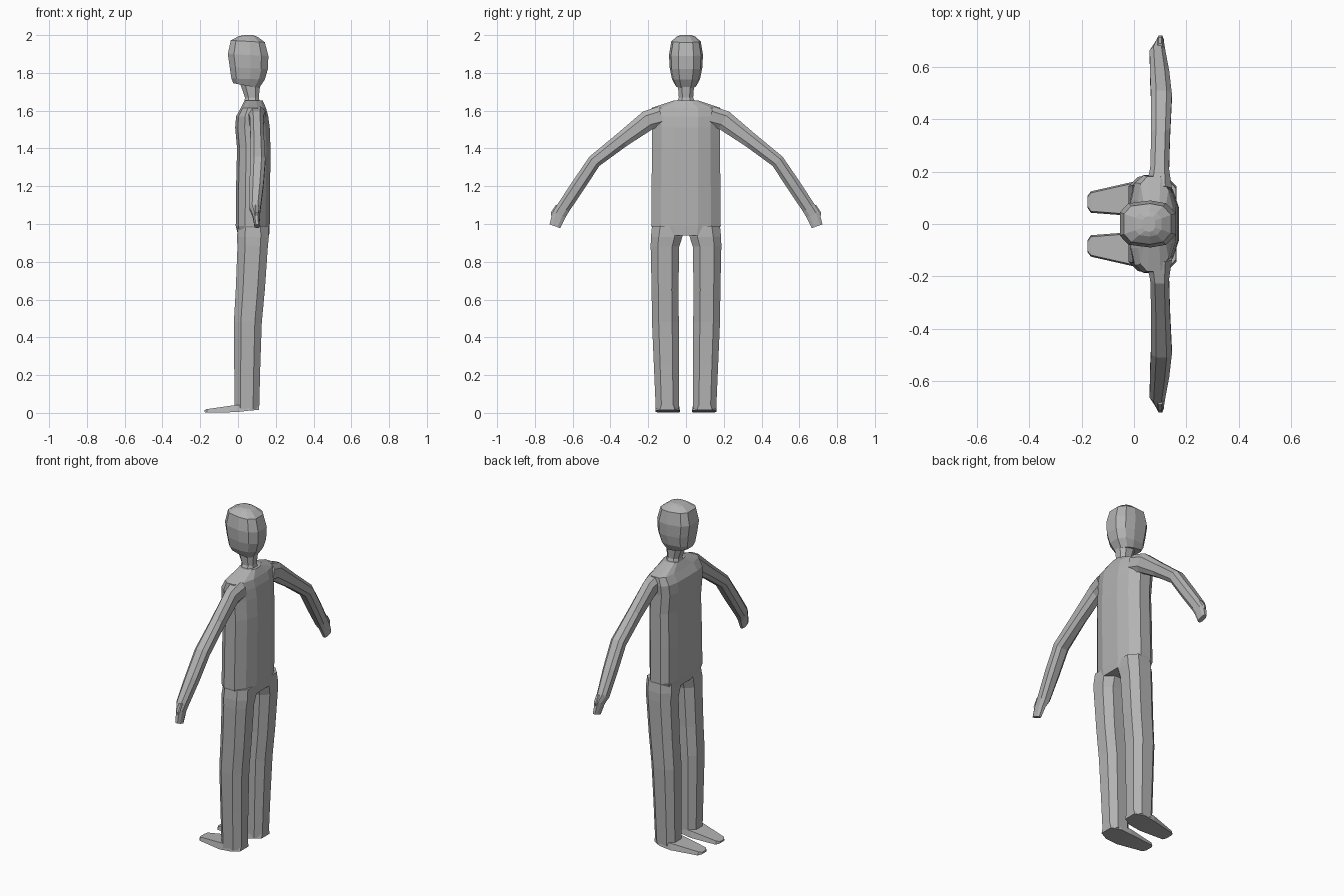
import bpy, bmesh
from mathutils import Vector

if "Cube" in bpy.data.objects:
    bpy.data.objects.remove(bpy.data.objects["Cube"])

skin = bpy.data.materials.new("plain_grey")
skin.diffuse_color = (0.45, 0.45, 0.45, 1)
skin.use_nodes = True
skin.node_tree.nodes["Principled BSDF"].inputs["Base Color"].default_value = skin.diffuse_color

# Unit cross-sections: (x, y) with -x towards the face and toes
def both_sides(half):
    return half + [(x, -y) for x, y in reversed(half)]

BODY = both_sides([(1, .35), (.75, .72), (.3, 1), (-.45, 1), (-.85, .85), (-1, .5)])
HEAD = both_sides([(1, .45), (.65, .88), (.1, 1), (-.7, .88), (-1, .5)])
LIMB = both_sides([(1, .5), (.5, 1), (-.5, 1), (-1, .5)])


def loft(name, rings):
    """Skin a list of point rings and close both ends."""
    bm = bmesh.new()
    loops = [[bm.verts.new(p) for p in ring] for ring in rings]
    for a, b in zip(loops, loops[1:]):
        for i in range(len(a)):
            j = (i + 1) % len(a)
            bm.faces.new((a[i], a[j], b[j], b[i]))
    bm.faces.new(loops[0])
    bm.faces.new(loops[-1])
    bmesh.ops.recalc_face_normals(bm, faces=bm.faces)
    mesh = bpy.data.meshes.new(name)
    bm.to_mesh(mesh)
    bm.free()
    mesh.materials.append(skin)
    ob = bpy.data.objects.new(name, mesh)
    bpy.context.collection.objects.link(ob)
    return ob


def level(section, z_front, z_back, x0, x1, y0, y1):
    """Roughly horizontal ring that may tilt from front to back."""
    ring = []
    for u, v in section:
        t = (u + 1) / 2
        ring.append((x0 + (x1 - x0) * t, (y0 + y1) / 2 + v * (y1 - y0) / 2,
                     z_front + (z_back - z_front) * t))
    return ring


def mirrored(ob):
    m = ob.modifiers.new("other_side", 'MIRROR')
    m.use_axis = (False, True, False)


# Torso, from hips to base of neck
torso = [(.94, 0, .165, .165), (.99, -.012, .168, .184), (1.2, -.01, .17, .182),
         (1.4, -.005, .172, .18), (1.51, -.015, .168, .18), (1.57, -.01, .16, .186),
         (1.615, .015, .148, .182), (1.655, .035, .13, .06)]
loft("torso", [level(BODY, z, z, a, b, -w, w) for z, a, b, w in torso])

# Neck
loft("neck", [level(LIMB, z, z, a, b, -w, w) for z, a, b, w in
              [(1.63, .03, .12, .055), (1.67, .037, .11, .038), (1.76, .005, .12, .045)]])

# Head
head = [(1.745, 1.72, -.025, .112, .055), (1.77, 1.765, -.035, .142, .074),
        (1.83, 1.82, -.044, .158, .086), (1.90, 1.89, -.054, .161, .09),
        (1.972, 1.962, -.038, .142, .078), (1.995, 1.99, .005, .105, .048),
        (2.0, 2.0, .035, .08, .03)]
loft("head", [level(HEAD, zf, zb, a, b, -w, w) for zf, zb, a, b, w in head])

# Legs
leg = [(.02, -.018, .112, .038, .16), (.25, -.02, .118, .038, .17),
       (.48, -.022, .126, .038, .18), (.65, -.012, .142, .04, .182),
       (.88, -.003, .158, .036, .187), (.93, -.006, .163, .02, .186),
       (.99, 0, .16, .005, .18)]
mirrored(loft("legs", [level(LIMB, z, z, a, b, c, d) for z, a, b, c, d in leg]))

# Feet: flat wedge, rings run from toe to heel
foot = [(-.178, .062, .108, .004, .014), (-.165, .043, .125, .001, .02),
        (-.01, .031, .16, .004, .042), (.06, .034, .163, .012, .045),
        (.112, .06, .138, .016, .04)]
mirrored(loft("feet", [[(x, a, lo), (x, b, lo), (x, b - .006, hi), (x, a + .006, hi)]
                       for x, a, b, lo, hi in foot]))

# Arms: y, z, x centre, half width along x, half thickness across the limb
arm = [(.13, 1.57, .095, .05, .055), (.2, 1.55, .098, .036, .053),
       (.34, 1.445, .102, .036, .041), (.485, 1.332, .105, .04, .036),
       (.57, 1.205, .098, .037, .037), (.65, 1.085, .09, .03, .036),
       (.672, 1.05, .096, .02, .037), (.694, .988, .101, .013, .03)]
rings = []
for i, (y, z, x, w, h) in enumerate(arm):
    p, n = arm[max(i - 1, 0)], arm[min(i + 1, len(arm) - 1)]
    d = Vector((0, n[0] - p[0], n[1] - p[1])).normalized()
    across = Vector((0, -d.z, d.y))
    rings.append([Vector((x + u * w, y, z)) + across * v * h for u, v in LIMB])
mirrored(loft("arms", rings))

# Thumbs: small stubs on the outer edge of each hand
mirrored(loft("thumbs", [level(LIMB, z, z, .1 - w, .1 + w, a, b) for z, a, b, w in
                         [(1.045, .69, .714, .008), (1.06, .68, .716, .011),
                          (1.1, .66, .69, .011)]]))
